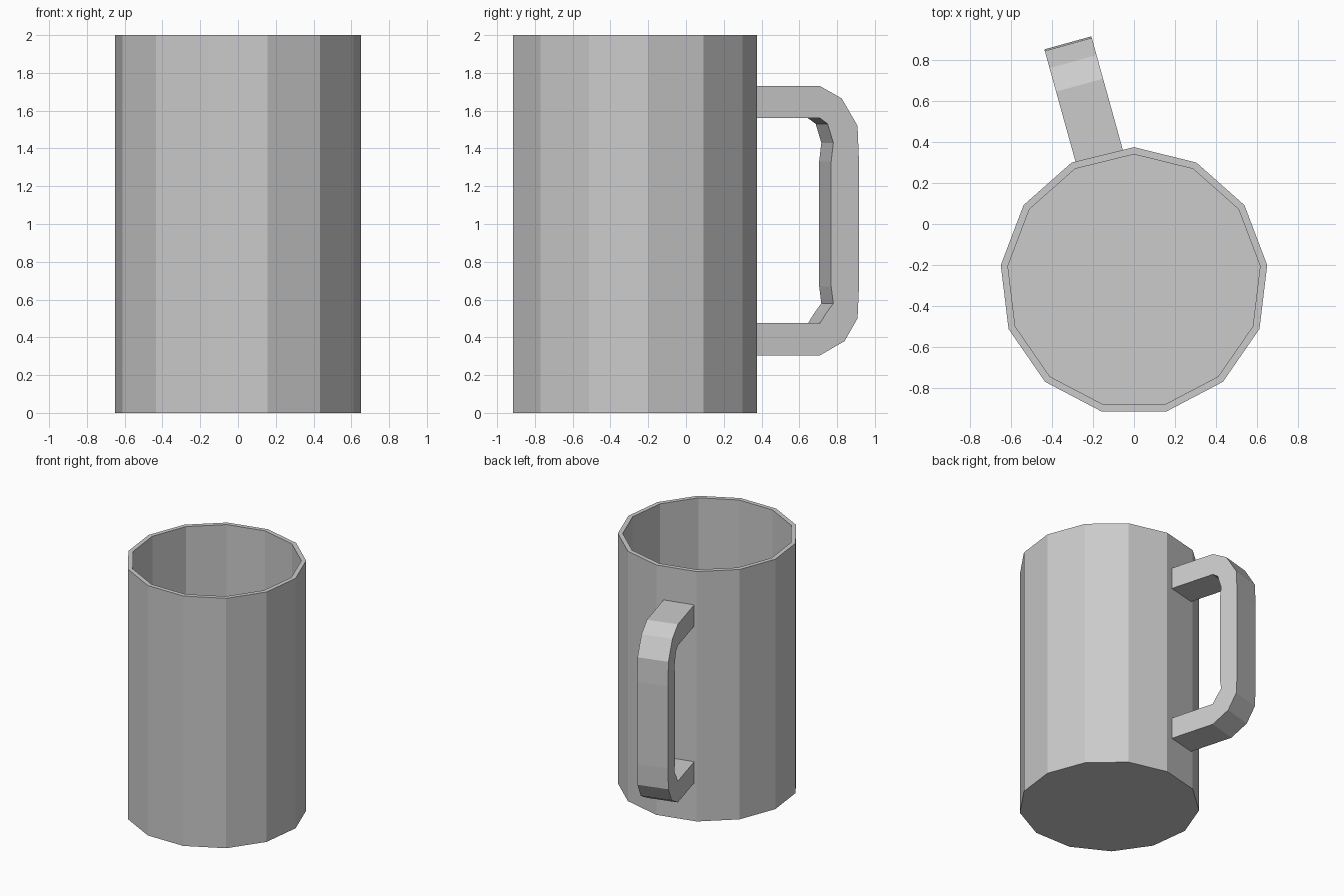
import bpy, bmesh
from math import sin, cos, pi, radians

if "Cube" in bpy.data.objects:
    bpy.data.objects.remove(bpy.data.objects["Cube"])

SIDES = 13
CENTRE_Y = -0.28


def make_object(name, bm):
    bmesh.ops.recalc_face_normals(bm, faces=bm.faces[:])
    mesh = bpy.data.meshes.new(name)
    bm.to_mesh(mesh)
    bm.free()
    obj = bpy.data.objects.new(name, mesh)
    bpy.context.collection.objects.link(obj)
    obj.location.y = CENTRE_Y
    return obj


def ring(bm, r, z):
    return [bm.verts.new((r * sin(2 * pi * i / SIDES), r * cos(2 * pi * i / SIDES), z))
            for i in range(SIDES)]


def bridge(bm, a, b):
    n = len(a)
    for i in range(n):
        j = (i + 1) % n
        bm.faces.new((a[i], a[j], b[j], b[i]))


# Cup: hollow 13-sided cylinder with a thin wall and floor
bm = bmesh.new()
rings = [ring(bm, r, z) for r, z in
         ((0.655, 0), (0.655, 2), (0.62, 2), (0.62, 0.035))]
for a, b in zip(rings, rings[1:]):
    bridge(bm, a, b)
bm.faces.new(rings[0])
bm.faces.new(rings[-1])
make_object("cup", bm)

# Handle: rectangular section following outer and inner (radius, height) profiles
outer = [(0.625, 1.73), (0.994, 1.73), (1.113, 1.665), (1.2, 1.52), (1.208, 1.33),
         (1.208, 0.67), (1.2, 0.5), (1.129, 0.38), (0.994, 0.305), (0.625, 0.305)]
inner = [(0.625, 1.56), (0.994, 1.56), (1.036, 1.53), (1.067, 1.43), (1.055, 1.33),
         (1.055, 0.67), (1.067, 0.58), (1.029, 0.53), (0.994, 0.475), (0.625, 0.475)]
HALF = 0.119
bm = bmesh.new()
sections = []
for (ro, zo), (ri, zi) in zip(outer, inner):
    sections.append([bm.verts.new(p) for p in (
        (-HALF, ro, zo), (HALF, ro, zo), (HALF, ri, zi), (-HALF, ri, zi))])
for a, b in zip(sections, sections[1:]):
    bridge(bm, a, b)
bm.faces.new(sections[0])
bm.faces.new(sections[-1])
handle = make_object("handle", bm)
handle.rotation_euler.z = radians(15.5)
